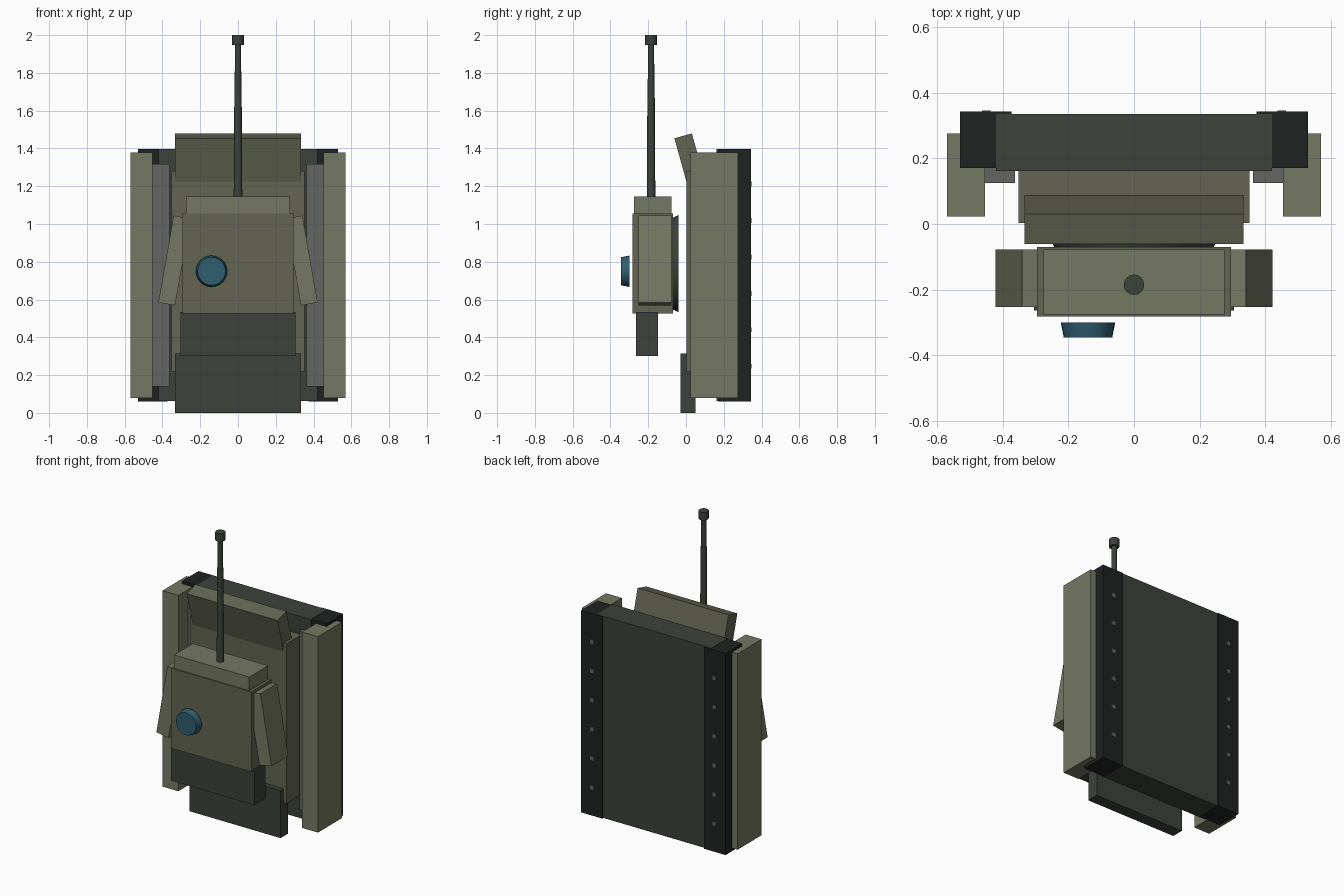
import bpy
import math

if "Cube" in bpy.data.objects:
    bpy.data.objects.remove(bpy.data.objects["Cube"])


def material(name, r, g, b):
    m = bpy.data.materials.new(name)
    m.diffuse_color = (r, g, b, 1)
    m.use_nodes = True
    m.node_tree.nodes["Principled BSDF"].inputs["Base Color"].default_value = m.diffuse_color
    return m


OLIVE = material("olive", 0.18, 0.19, 0.125)
DRAB = material("drab", 0.125, 0.13, 0.085)
DARK = material("dark_green", 0.045, 0.055, 0.043)
BLACK = material("track_black", 0.014, 0.016, 0.015)
STEEL = material("steel", 0.13, 0.13, 0.125)
GLASS = material("blue_glass", 0.03, 0.11, 0.16)


def box(name, x, y, z, mat, rot=(0, 0, 0)):
    """Box from (min, max) pairs, rotated about its centre."""
    bpy.ops.mesh.primitive_cube_add(
        size=1, location=[(a + b) / 2 for a, b in (x, y, z)], rotation=rot)
    o = bpy.context.object
    o.name = name
    o.scale = [b - a for a, b in (x, y, z)]
    bpy.ops.object.transform_apply(location=False, rotation=False, scale=True)
    o.data.materials.append(mat)
    return o


def pair(name, x, y, z, mat, tilt=0):
    """Matching boxes on both sides of the centre line."""
    for side, s in (("right", 1), ("left", -1)):
        box(f"{side}_{name}", sorted((s * x[0], s * x[1])), y, z, mat, (0, s * tilt, 0))


def cone(name, r1, r2, start, length, mat, along_y=False, sides=24):
    """Tapered cylinder starting at a point, running up z or back to front (-y)."""
    x, y, z = start
    loc = (x, y - length / 2, z) if along_y else (x, y, z + length / 2)
    bpy.ops.mesh.primitive_cone_add(
        vertices=sides, radius1=r1, radius2=r2, depth=length, location=loc,
        rotation=(math.pi / 2 if along_y else 0, 0, 0))
    o = bpy.context.object
    o.name = name
    o.data.materials.append(mat)
    bpy.ops.object.shade_smooth_by_angle(angle=math.radians(35))


# Hull
box("belly_hull", (-0.42, 0.42), (0.162, 0.335), (0.062, 1.398), DARK)
box("upper_hull", (-0.352, 0.352), (0.003, 0.2), (0.22, 1.28), DRAB)
box("rear_plate", (-0.333, 0.333), (-0.03, 0.05), (0, 0.315), DARK)

# Sloped front plate
box("front_plate", (-0.333, 0.333), (-0.031, 0.065), (1.231, 1.471), DRAB,
    (math.radians(15.5), 0, 0))

# Running gear
pair("track", (0.373, 0.53), (0.17, 0.343), (0.06, 1.396), BLACK)
pair("inner_rail", (0.362, 0.46), (0.125, 0.2), (0.14, 1.318), STEEL)
pair("side_skirt", (0.453, 0.57), (0.023, 0.275), (0.08, 1.378), OLIVE)
for i in range(6):
    z = 0.247 + 0.193 * i
    pair(f"wheel_stud_{i + 1}", (0.437, 0.463), (0.32, 0.346),
         (z - 0.013, z + 0.013), STEEL)

# Turret
cone("turret_ring", 0.257, 0.24, (0, -0.04, 0.79), 0.036, DARK, True, 32)
box("turret_body", (-0.295, 0.295), (-0.282, -0.07), (0.525, 1.055), DRAB)
box("turret_front", (-0.275, 0.275), (-0.275, -0.077), (1.05, 1.145), OLIVE)
box("turret_bustle", (-0.305, 0.305), (-0.264, -0.147), (0.3, 0.533), DARK)
pair("turret_cheek", (0.292, 0.382), (-0.252, -0.077), (0.573, 1.04), OLIVE,
     math.radians(-10))
cone("hatch", 0.083, 0.074, (-0.14, -0.3, 0.75), 0.045, GLASS, True)

# Gun
cone("gun_sleeve", 0.023, 0.019, (0, -0.185, 1.1), 0.66, DARK, sides=16)
cone("gun_barrel", 0.018, 0.016, (0, -0.185, 1.7), 0.27, DARK, sides=16)
cone("gun_muzzle", 0.031, 0.031, (0, -0.185, 1.948), 0.052, DARK, sides=16)
